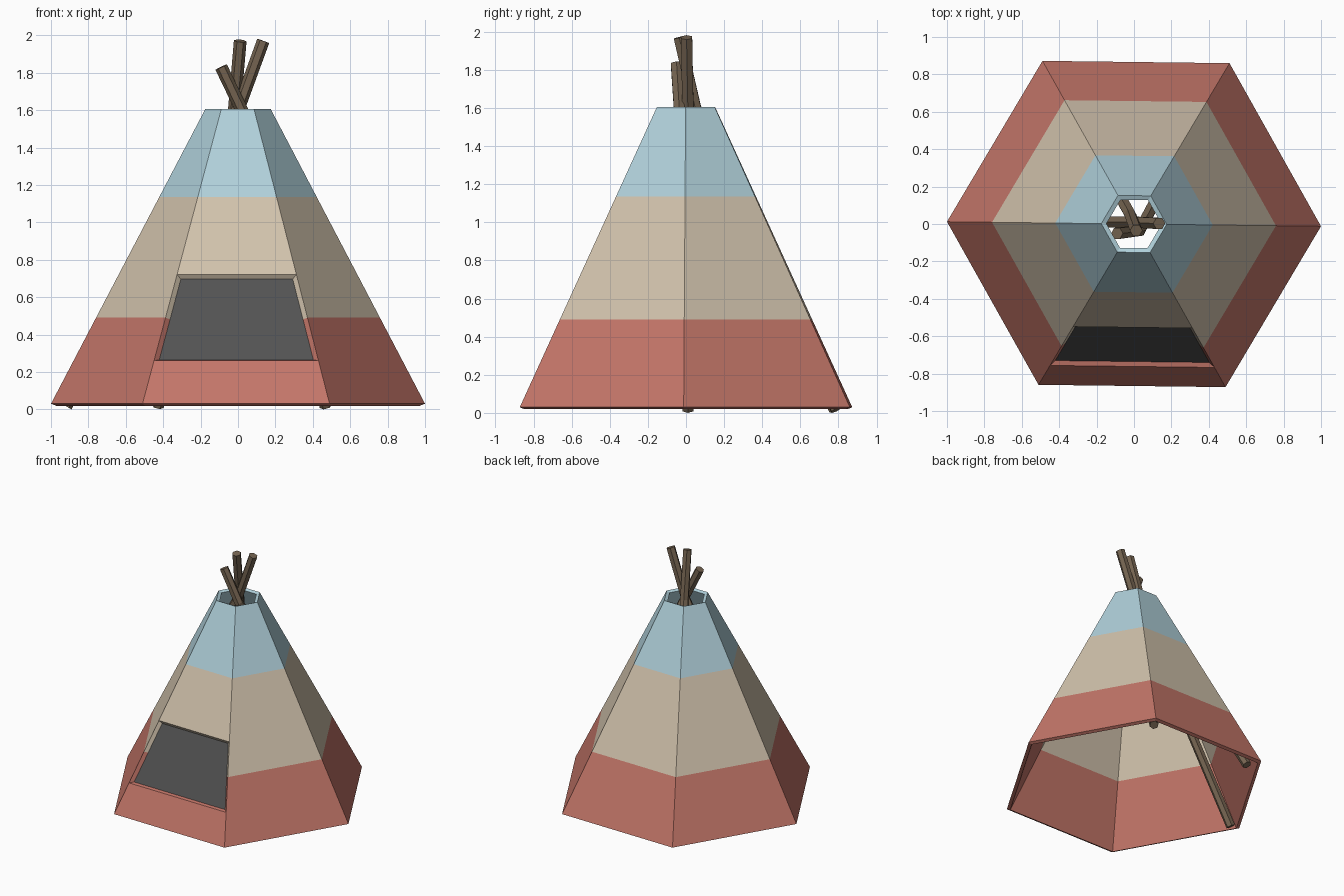
import bpy, bmesh, math
from mathutils import Vector, Matrix

if "Cube" in bpy.data.objects:
    bpy.data.objects.remove(bpy.data.objects["Cube"])


def material(name, srgb):
    m = bpy.data.materials.new(name)
    lin = [((c / 255 + 0.055) / 1.055) ** 2.4 for c in srgb]
    m.diffuse_color = (*lin, 1)
    m.use_nodes = True
    m.node_tree.nodes["Principled BSDF"].inputs["Base Color"].default_value = m.diffuse_color
    return m


RED = material("brick red cloth", (196, 118, 105))
BEIGE = material("beige cloth", (209, 194, 172))
BLUE = material("pale blue cloth", (176, 208, 218))
DARK = material("dark doorway", (83, 83, 83))
WOOD = material("brown wood", (117, 100, 81))


def make_object(name, bm, mats):
    bmesh.ops.remove_doubles(bm, verts=bm.verts, dist=1e-5)
    bmesh.ops.recalc_face_normals(bm, faces=bm.faces)
    me = bpy.data.meshes.new(name)
    bm.to_mesh(me)
    bm.free()
    for m in mats:
        me.materials.append(m)
    ob = bpy.data.objects.new(name, me)
    bpy.context.collection.objects.link(ob)
    return ob


# Tent cover: six-sided banded shell with thin walls
Z0, Z1, R0, R1, WALL = 0.03, 1.605, 1.0, 0.175, 0.026
HEIGHTS = [Z0, 0.26, 0.49, 0.72, 1.135, Z1]
C30 = math.cos(math.pi / 6)
slope = (R0 - R1) * C30 / (Z1 - Z0)
ny, nz = 1 / math.hypot(1, slope), slope / math.hypot(1, slope)


def radius(z):
    return R0 + (R1 - R0) * (z - Z0) / (Z1 - Z0)


def shell_point(k, z, depth):
    r = radius(z) - depth * ny / C30
    a = k * math.pi / 3
    return Vector((r * math.cos(a), r * math.sin(a), z - depth * nz))


bm = bmesh.new()


def quad(points, mat):
    f = bm.faces.new([bm.verts.new(p) for p in points])
    f.material_index = mat


def band(z):
    return 0 if z < 0.49 else 1 if z < 1.135 else 2


for k in range(6):
    for lo, hi in zip(HEIGHTS, HEIGHTS[1:]):
        for depth in (0, WALL):
            if k == 4 and depth == 0 and 0.25 < lo < 0.7:
                continue  # doorway opening in the front side
            quad([shell_point(k, lo, depth), shell_point(k + 1, lo, depth),
                  shell_point(k + 1, hi, depth), shell_point(k, hi, depth)],
                 band((lo + hi) / 2))
    for z, mat in ((Z0, 0), (Z1, 2)):
        quad([shell_point(k, z, 0), shell_point(k + 1, z, 0),
              shell_point(k + 1, z, WALL), shell_point(k, z, WALL)], mat)


# Recessed doorway: bevelled lips around a dark panel
def recess_point(side, z):
    z = min(max(z, 0.26 + 0.014), 0.72 - 0.014)
    d = 0.022
    return Vector((side * (radius(z) / 2 - 0.024),
                   -radius(z) * C30 + d * ny, z - d * nz))


def outer_point(side, z):
    return shell_point(4 if side < 0 else 5, z, 0)


for lo, hi in ((0.26, 0.49), (0.49, 0.72)):
    for s in (-1, 1):
        quad([outer_point(s, lo), outer_point(s, hi),
              recess_point(s, hi), recess_point(s, lo)], band((lo + hi) / 2))
    quad([recess_point(-1, lo), recess_point(1, lo),
          recess_point(1, hi), recess_point(-1, hi)], 3)
for z in (0.26, 0.72):
    quad([outer_point(-1, z), outer_point(1, z),
          recess_point(1, z), recess_point(-1, z)], band(z))

bmesh.ops.rotate(bm, verts=bm.verts, cent=(0, 0, 0),
                 matrix=Matrix.Rotation(math.radians(-0.7), 3, 'Z'))
make_object("tent_cover", bm, [RED, BEIGE, BLUE, DARK])


# Poles: slightly bent six-sided sticks crossing at the top
def pole(name, path, r=0.034, n=6):
    pts = [Vector(p) for p in path]
    b = bmesh.new()
    rings = []
    for i, p in enumerate(pts):
        d = (pts[min(i + 1, len(pts) - 1)] - pts[max(i - 1, 0)]).normalized()
        u = Vector((0, 1, 0)).cross(d).normalized()
        v = d.cross(u)
        rings.append([b.verts.new(p + r * (math.cos(a) * u + math.sin(a) * v))
                      for a in (2 * math.pi * j / n for j in range(n))])
    for A, B in zip(rings, rings[1:]):
        for j in range(n):
            b.faces.new([A[j], A[(j + 1) % n], B[(j + 1) % n], B[j]])
    b.faces.new(rings[0])
    b.faces.new(rings[-1])
    make_object(name, b, [WOOD])


pole("left_pole", [(-0.92, 0.01, 0.017), (0.0, 0.01, 1.6), (0.135, 0.003, 1.97)])
pole("back_left_pole", [(-0.43, 0.78, 0.017), (-0.02, 0.05, 1.6), (0.012, -0.035, 1.97)])
pole("back_right_pole", [(0.47, 0.79, 0.017), (0.03, -0.035, 1.58), (-0.09, -0.05, 1.83)])
